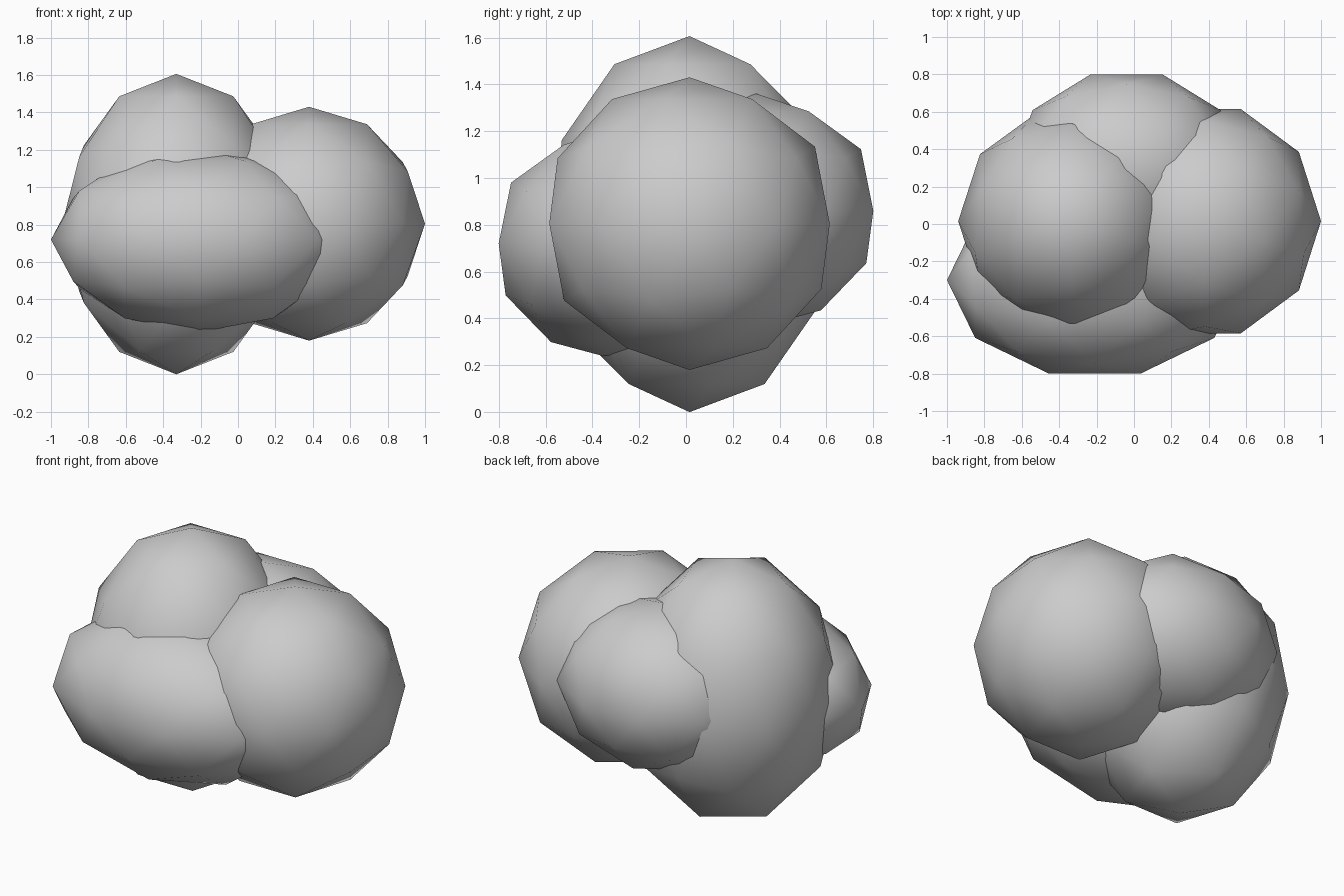
import bpy, bmesh, math
from mathutils import Matrix

if "Cube" in bpy.data.objects:
    bpy.data.objects.remove(bpy.data.objects["Cube"])


def lump(name, centre, radii, turn):
    """Smooth-shaded low-poly ellipsoid made from an 80-face icosphere."""
    bm = bmesh.new()
    bmesh.ops.create_icosphere(bm, subdivisions=2, radius=1.0)
    m = (Matrix.Translation(centre) @ Matrix.Diagonal((*radii, 1.0))
         @ Matrix.Rotation(math.radians(turn), 4, 'Z'))
    bmesh.ops.transform(bm, matrix=m, verts=bm.verts)
    for f in bm.faces:
        f.smooth = True
    me = bpy.data.meshes.new(name)
    bm.to_mesh(me)
    bm.free()
    ob = bpy.data.objects.new(name, me)
    bpy.context.collection.objects.link(ob)
    return ob


# four overlapping foliage lumps
lump("tall_left_lump", (-0.33, 0.015, 0.803), (0.61, 0.61, 0.803), -90)
lump("round_right_lump", (0.38, 0.015, 0.805), (0.62, 0.63, 0.625), -90)
lump("wide_front_lump", (-0.21, -0.30, 0.72), (0.79, 0.526, 0.495), 90)
lump("back_lump", (-0.04, 0.30, 0.86), (0.62, 0.526, 0.50), -90)
